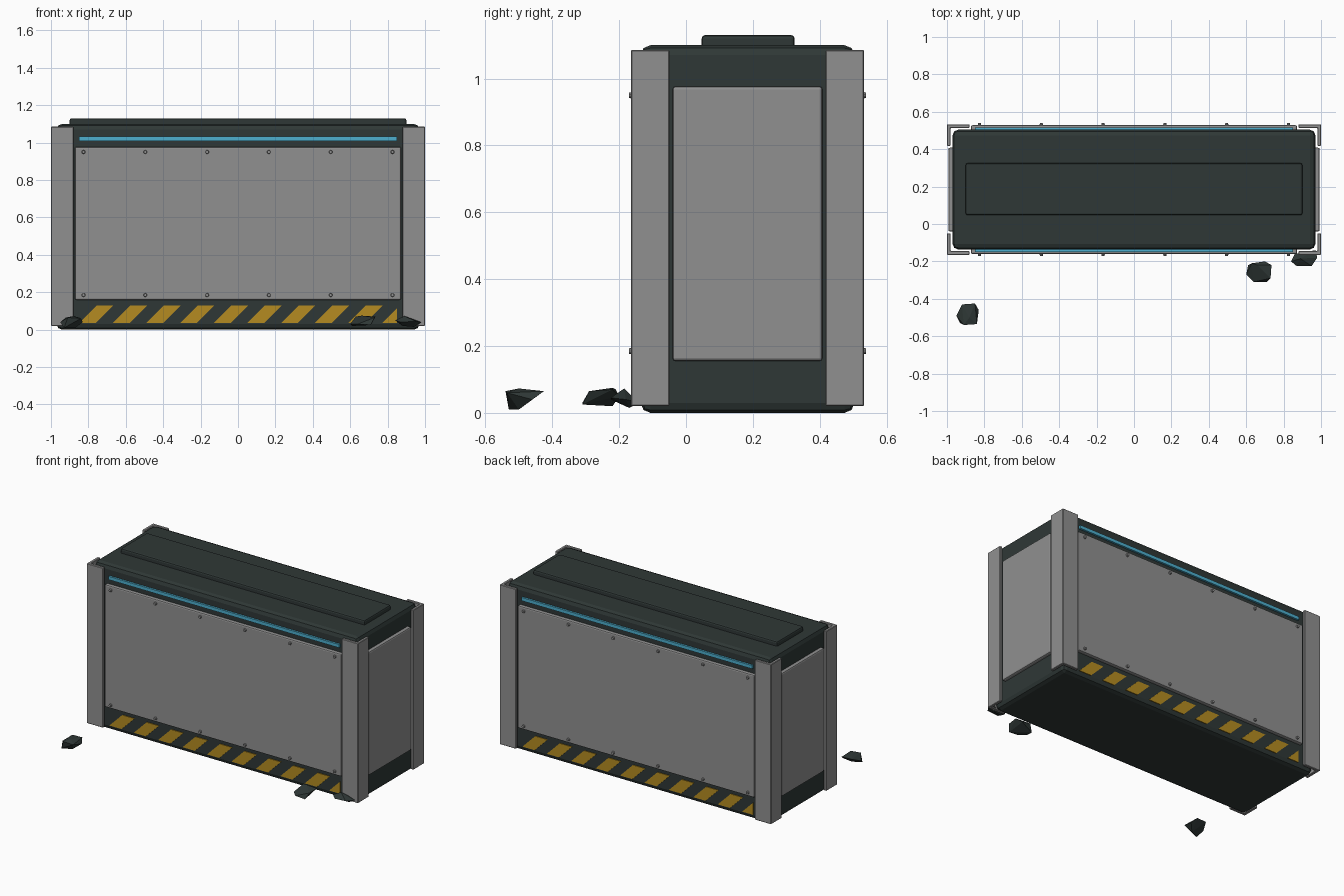
import bpy, bmesh
from math import pi
from mathutils import Matrix, Vector

if "Cube" in bpy.data.objects:
    bpy.data.objects.remove(bpy.data.objects["Cube"])

CY = 0.184                      # depth centre of the crate
MID = Vector((0, CY, 0))
TURN = Matrix.Translation(MID) @ Matrix.Rotation(pi, 4, 'Z') @ Matrix.Translation(-MID)


def material(name, rgb):
    m = bpy.data.materials.new(name)
    m.use_nodes = True
    m.diffuse_color = (*rgb, 1)
    m.node_tree.nodes["Principled BSDF"].inputs["Base Color"].default_value = (*rgb, 1)
    return m


DARK = material("dark green grey", (0.028, 0.039, 0.037))
STEEL = material("grey steel", (0.28, 0.28, 0.28))
YELLOW = material("hazard yellow", (0.46, 0.26, 0.015))
BLUE = material("light blue", (0.075, 0.43, 0.62))


def finish(name, bm, mat, bevel=0, segments=2):
    bmesh.ops.recalc_face_normals(bm, faces=bm.faces)
    mesh = bpy.data.meshes.new(name)
    bm.to_mesh(mesh)
    bm.free()
    mesh.materials.append(mat)
    ob = bpy.data.objects.new(name, mesh)
    bpy.context.collection.objects.link(ob)
    if bevel:
        mod = ob.modifiers.new("bevel", 'BEVEL')
        mod.width, mod.segments = bevel, segments
    return ob


def box(name, lo, hi, mat, bevel=0, segments=2):
    lo, hi = Vector(lo), Vector(hi)
    bm = bmesh.new()
    size = Matrix.Diagonal((*(hi - lo), 1))
    bmesh.ops.create_cube(bm, size=1, matrix=Matrix.Translation((lo + hi) / 2) @ size)
    return finish(name, bm, mat, bevel, segments)


def both_ends(ob, names):
    """Name the part and add a copy turned half way round the crate."""
    ob.name = names[0]
    twin = ob.copy()
    twin.name = names[1]
    twin.matrix_world = TURN
    bpy.context.collection.objects.link(twin)


# Body and raised lid
box("body", (-0.97, CY - 0.32, 0), (0.97, CY + 0.32, 1.1), DARK, 0.03)
box("lid_plate", (-0.9, 0.047, 1.09), (0.9, 0.325, 1.13), DARK, 0.01)

# Angle posts on the four corners
L_SHAPE = [(1, 0.349), (0.88, 0.349), (0.88, 0.329), (0.98, 0.329), (0.98, 0.234), (1, 0.234)]
for sx, side in ((1, "left"), (-1, "right")):
    for sy, end in ((-1, "front"), (1, "back")):
        bm = bmesh.new()
        face = bm.faces.new([bm.verts.new((sx * x, CY + sy * y, 0.02)) for x, y in L_SHAPE])
        top = bmesh.ops.extrude_face_region(bm, geom=[face])["geom"]
        bmesh.ops.translate(bm, vec=(0, 0, 1.065),
                            verts=[v for v in top if isinstance(v, bmesh.types.BMVert)])
        finish(f"{end}_{side}_corner_post", bm, STEEL, 0.003, 1)

# Cladding panels
both_ends(box("panel", (-0.872, -0.16, 0.16), (0.872, -0.13, 0.977), STEEL, 0.008),
          ("front_panel", "back_panel"))
both_ends(box("panel", (0.96, CY - 0.224, 0.155), (0.993, CY + 0.224, 0.977), STEEL, 0.009),
          ("left_panel", "right_panel"))

# Light strips
both_ends(box("strip", (-0.85, -0.149, 1.01), (0.85, -0.13, 1.032), BLUE),
          ("front_light_strip", "back_light_strip"))

# Slanted hazard stripes, trimmed at the band ends
bm = bmesh.new()
for i in range(10):
    x = -0.85 + 0.18 * i
    pts = [(x, 0.035), (x + 0.09, 0.035), (x + 0.185, 0.13), (x + 0.095, 0.13)]
    bm.faces.new([bm.verts.new((px, -0.138, pz)) for px, pz in pts])
bmesh.ops.bisect_plane(bm, geom=bm.verts[:] + bm.edges[:] + bm.faces[:],
                       plane_co=(0.85, 0, 0), plane_no=(1, 0, 0), clear_outer=True)
stripes = finish("stripes", bm, YELLOW)
plate = stripes.modifiers.new("plate", 'SOLIDIFY')
plate.thickness, plate.offset = 0.006, 0
both_ends(stripes, ("front_hazard_stripes", "back_hazard_stripes"))

# Bolts along the panel edges
bm = bmesh.new()
for i in range(6):
    for z in (0.185, 0.95):
        place = Matrix.Translation((-0.826 + 0.3304 * i, -0.163, z)) @ Matrix.Rotation(pi / 2, 4, 'X')
        bmesh.ops.create_cone(bm, cap_ends=True, segments=10, radius1=0.011, radius2=0.008,
                              depth=0.016, matrix=place)
both_ends(finish("bolts", bm, STEEL), ("front_bolts", "back_bolts"))


# Loose rubble, each piece a hull round a few corners
def rubble(name, points):
    bm = bmesh.new()
    for p in points:
        bm.verts.new(p)
    hull = bmesh.ops.convex_hull(bm, input=bm.verts[:])
    loose = {v for v in hull["geom_interior"] if isinstance(v, bmesh.types.BMVert)}
    bmesh.ops.delete(bm, geom=list(loose), context='VERTS')
    finish(name, bm, DARK)


rubble("right_rubble", [(-0.95, -0.49, 0.04), (-0.92, -0.43, 0.065), (-0.85, -0.425, 0.065),
                        (-0.83, -0.46, 0.04), (-0.84, -0.535, 0.06), (-0.91, -0.54, 0.065),
                        (-0.93, -0.53, 0.01), (-0.87, -0.5, 0.01), (-0.88, -0.5, 0.073)])
rubble("middle_rubble", [(0.6, -0.27, 0.03), (0.63, -0.21, 0.07), (0.7, -0.2, 0.05),
                         (0.735, -0.22, 0.07), (0.73, -0.29, 0.065), (0.64, -0.31, 0.03),
                         (0.71, -0.31, 0.025), (0.61, -0.22, 0.02), (0.66, -0.22, 0.075)])
rubble("left_rubble", [(0.84, -0.2, 0.05), (0.86, -0.16, 0.045), (0.97, -0.14, 0.03),
                       (0.98, -0.18, 0.04), (0.95, -0.225, 0.045), (0.87, -0.225, 0.04),
                       (0.94, -0.17, 0.015), (0.88, -0.18, 0.02), (0.89, -0.185, 0.073)])
